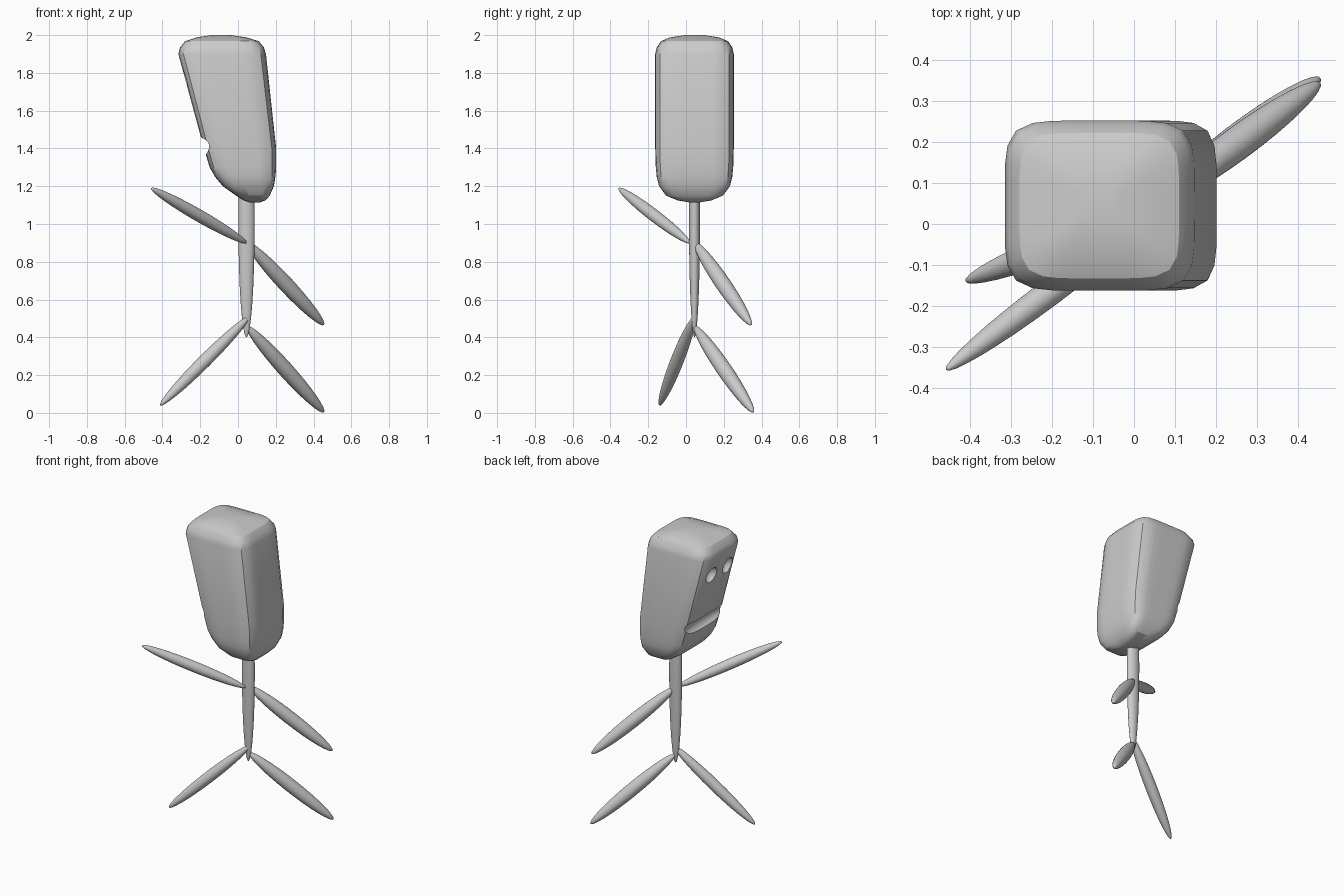
import bpy, bmesh, math
from mathutils import Vector

if "Cube" in bpy.data.objects:
    bpy.data.objects.remove(bpy.data.objects["Cube"])

CY = 0.045  # y of the figure's middle


def link(name, bm):
    bmesh.ops.recalc_face_normals(bm, faces=bm.faces)
    me = bpy.data.meshes.new(name)
    bm.to_mesh(me)
    bm.free()
    ob = bpy.data.objects.new(name, me)
    bpy.context.collection.objects.link(ob)
    return ob


def smooth(ob, angle=30):
    bpy.ops.object.select_all(action='DESELECT')
    ob.select_set(True)
    bpy.context.view_layer.objects.active = ob
    bpy.ops.object.shade_smooth_by_angle(angle=math.radians(angle))


def ellipsoid(name, centre, radii, direction=(0, 0, 1)):
    bm = bmesh.new()
    bmesh.ops.create_uvsphere(bm, u_segments=32, v_segments=16, radius=1)
    bmesh.ops.scale(bm, vec=radii, verts=bm.verts)
    ob = link(name, bm)
    q = Vector(direction).to_track_quat('Z', 'Y')
    ob.data.transform(q.to_matrix().to_4x4())
    ob.location = centre
    return ob


def limb(name, a, b, r):
    a, b = Vector(a), Vector(b)
    d = b - a
    smooth(ellipsoid(name, (a + b) / 2, (r, r, d.length / 2), d))


# head: leaning stack of rounded-square sections (z, x min, x max, y half)
sections = [
    (1.115, 0.06, 0.12, 0.03), (1.125, 0.03, 0.145, 0.09),
    (1.15, -0.01, 0.168, 0.15), (1.20, -0.08, 0.19, 0.188),
    (1.25, -0.122, 0.198, 0.2), (1.30, -0.15, 0.202, 0.205),
    (1.40, -0.18, 0.202, 0.208), (1.90, -0.316, 0.148, 0.208),
    (1.935, -0.307, 0.137, 0.2), (1.968, -0.28, 0.11, 0.178),
    (1.988, -0.22, 0.045, 0.13), (2.0, -0.14, -0.04, 0.05)]
bm = bmesh.new()
N = 40
rings = []
for z, x0, x1, h in sections:
    ring = []
    for i in range(N):
        t = 2 * math.pi * i / N
        c, s = math.cos(t), math.sin(t)
        k = (abs(c) ** 5.5 + abs(s) ** 5.5) ** (-1 / 5.5)
        ring.append(bm.verts.new(((x0 + x1) / 2 + (x1 - x0) / 2 * c * k, CY + h * s * k, z)))
    rings.append(ring)
for a, b in zip(rings, rings[1:]):
    for i in range(N):
        j = (i + 1) % N
        bm.faces.new((a[i], a[j], b[j], b[i]))
bm.faces.new(rings[0])
bm.faces.new(rings[-1])
head = link("head", bm)

# eye sockets and mouth carved into the -x side
cutters = [ellipsoid("eye_cutter", (-0.283, CY + s * 0.085, 1.77), (0.05, 0.05, 0.055)) for s in (-1, 1)]
cutters.append(ellipsoid("mouth_cutter", (-0.195, CY, 1.41), (0.055, 0.3, 0.052)))
bpy.context.view_layer.objects.active = head
for c in cutters:
    c.hide_render = True
    m = head.modifiers.new("cut", 'BOOLEAN')
    m.operation = 'DIFFERENCE'
    m.solver = 'EXACT'
    m.object = c
    bpy.ops.object.modifier_apply(modifier=m.name)
    bpy.data.objects.remove(c)
smooth(head)

# body
smooth(ellipsoid("torso", (0.045, CY, 1.0), (0.043, 0.029, 0.6)))

# arms and legs
limb("left_arm", (0.045, 0.02, 0.9), (-0.46, -0.357, 1.19), 0.033)
limb("right_arm", (0.045, 0.045, 0.905), (0.455, 0.345, 0.465), 0.041)
limb("left_leg", (0.06, 0.045, 0.51), (-0.412, -0.14, 0.04), 0.035)
limb("right_leg", (0.045, 0.045, 0.46), (0.455, 0.357, 0.003), 0.041)
